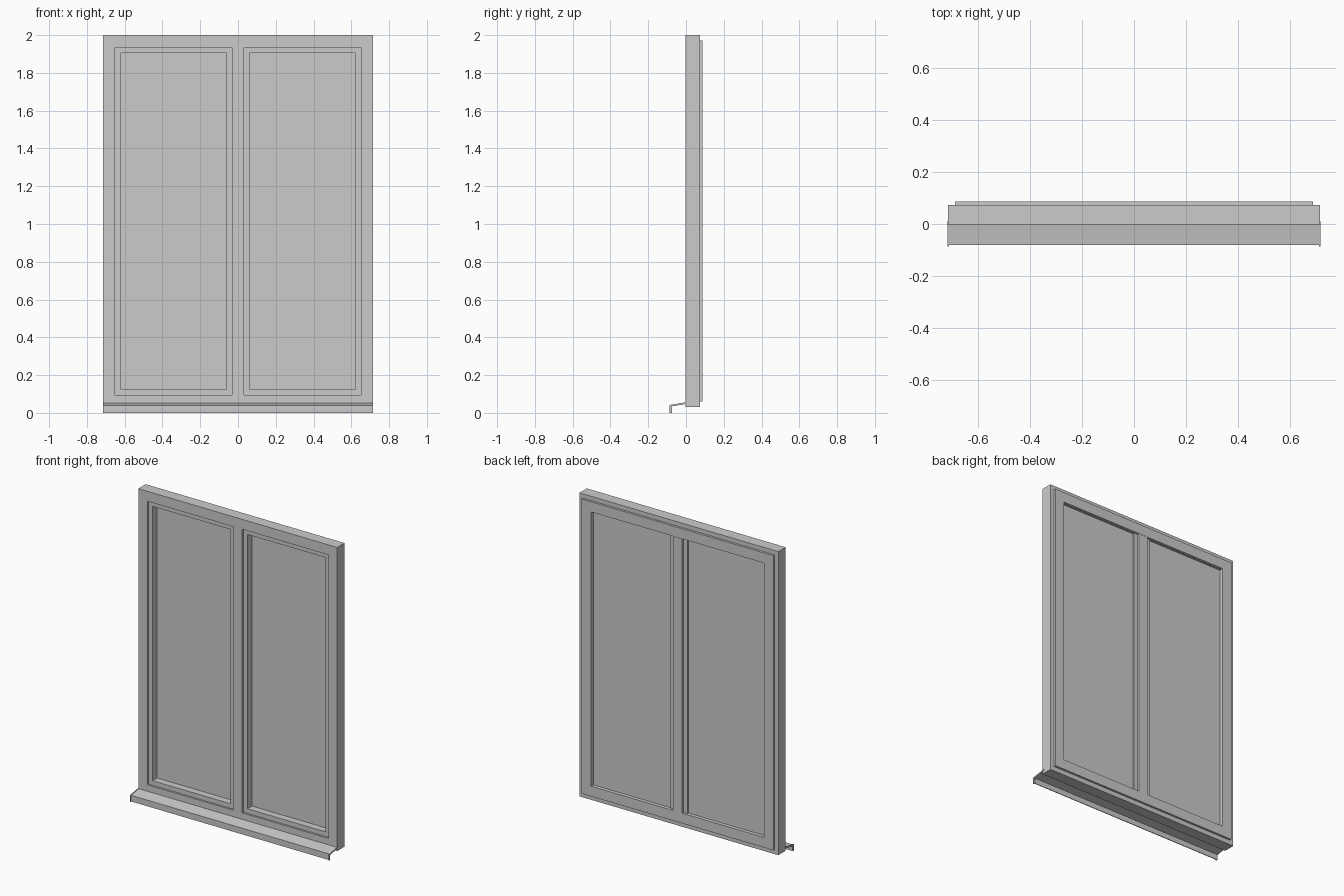
import bpy
import bmesh

if "Cube" in bpy.data.objects:
    bpy.data.objects.remove(bpy.data.objects["Cube"])


def make_material(name, value):
    mat = bpy.data.materials.new(name)
    mat.use_nodes = True
    colour = (value, value, value, 1)
    mat.diffuse_color = colour
    mat.node_tree.nodes["Principled BSDF"].inputs["Base Color"].default_value = colour
    return mat


GREY = make_material("light grey", 0.6)


def finish(name, bm):
    bmesh.ops.recalc_face_normals(bm, faces=bm.faces)
    mesh = bpy.data.meshes.new(name)
    bm.to_mesh(mesh)
    bm.free()
    mesh.materials.append(GREY)
    obj = bpy.data.objects.new(name, mesh)
    bpy.context.collection.objects.link(obj)
    return obj


def box(name, x, y, z):
    """Box from three (low, high) ranges."""
    bm = bmesh.new()
    bmesh.ops.create_cube(bm, size=1)
    for v in bm.verts:
        v.co = [r[0] if c < 0 else r[1] for c, r in zip(v.co, (x, y, z))]
    return finish(name, bm)


def mitred_ring(name, x, z, width, y):
    """Rectangular ring of four mitred bars, swept around the outline."""
    bm = bmesh.new()
    wx, wz = width
    profile = [(0, y[0]), (1, y[0]), (1, y[1]), (0, y[1])]
    sections = []
    for i, k in ((0, 0), (1, 0), (1, 1), (0, 1)):
        sections.append([
            bm.verts.new((x[i] + (wx if i == 0 else -wx) * t, depth,
                          z[k] + (wz if k == 0 else -wz) * t))
            for t, depth in profile])
    for a in range(4):
        s, t = sections[a], sections[(a + 1) % 4]
        for b in range(4):
            c = (b + 1) % 4
            bm.faces.new((s[b], s[c], t[c], t[b]))
    return finish(name, bm)


def extrude_profile(name, points, x):
    """Side profile of (y, z) points extruded along x."""
    bm = bmesh.new()
    face = bm.faces.new([bm.verts.new((x[0], py, pz)) for py, pz in points])
    result = bmesh.ops.extrude_face_region(bm, geom=[face])
    moved = [g for g in result["geom"] if isinstance(g, bmesh.types.BMVert)]
    bmesh.ops.translate(bm, verts=moved, vec=(x[1] - x[0], 0, 0))
    return finish(name, bm)


FRONT, BACK, INNER_BACK = -0.002, 0.073, 0.087
OPENING_Z = (0.095, 1.935)
GLASS_Z = (0.125, 1.905)

# Outer frame and central mullion
mitred_ring("outer_frame", (-0.714, 0.714), (0.03, 2.0), (0.064, 0.065), (FRONT, BACK))
box("mullion", (-0.031, 0.031), (FRONT, BACK), OPENING_Z)

# Sashes with their panes, one on each side
for side, x, glass in (("left", (0.031, 0.65), (0.06, 0.62)),
                       ("right", (-0.65, -0.031), (-0.62, -0.06))):
    mitred_ring(side + "_sash", x, OPENING_Z, (0.03, 0.03), (0.01, BACK))
    box(side + "_pane", glass, (0.056, 0.062), GLASS_Z)

# Raised inner casement with its centre strip
mitred_ring("inner_casement", (-0.688, 0.688), (0.06, 1.972), (0.068, 0.066),
            (BACK, INNER_BACK))
box("centre_strip", (-0.033, 0.033), (BACK, INNER_BACK), GLASS_Z)

# Bent sill sheet with a drip lip
extrude_profile("sill_sheet", [
    (0.01, 0.055), (-0.08, 0.04), (-0.08, 0.0), (-0.075, 0.0),
    (-0.075, 0.035), (0.003, 0.049), (0.003, 0.03), (0.01, 0.03)],
    (-0.712, 0.712))

# Thin end caps of the sill
for side, x in (("left", (0.711, 0.716)), ("right", (-0.716, -0.711))):
    extrude_profile(side + "_sill_cap", [
        (0.012, 0.058), (-0.087, 0.042), (-0.087, 0.0), (-0.078, 0.0),
        (-0.078, 0.034), (0.012, 0.049)], x)
